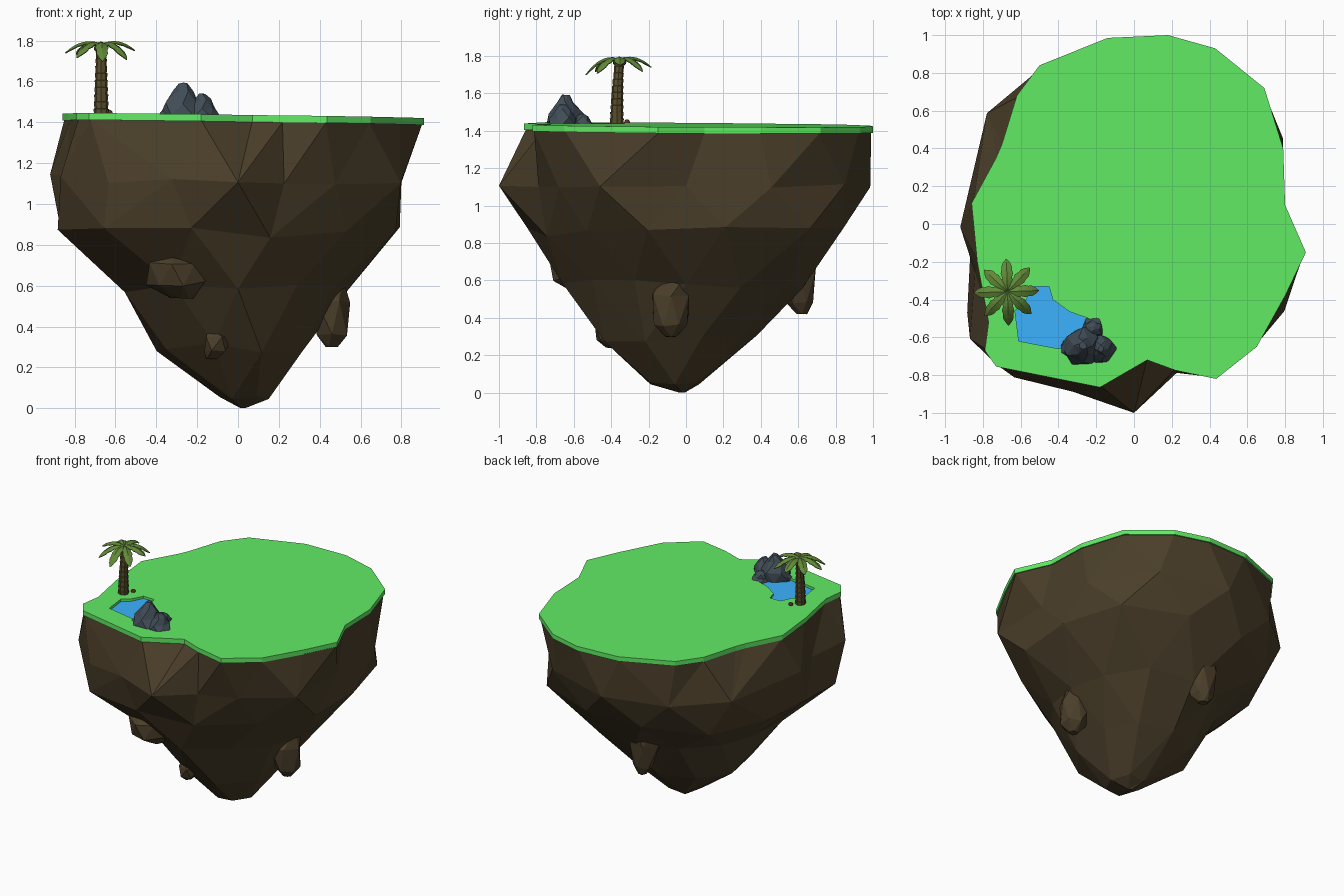
import bpy, bmesh, math, random
from math import sin, cos, pi, radians
from mathutils import Vector

if "Cube" in bpy.data.objects:
    bpy.data.objects.remove(bpy.data.objects["Cube"])
random.seed(4)


def material(name, rgb):
    m = bpy.data.materials.new(name)
    m.diffuse_color = (*rgb, 1)
    m.use_nodes = True
    m.node_tree.nodes["Principled BSDF"].inputs["Base Color"].default_value = m.diffuse_color
    return m


EARTH = material("earth", (0.07, 0.049, 0.023))
GRASS = material("grass", (0.122, 0.83, 0.13))
STONE = material("stone", (0.052, 0.073, 0.093))
WATER = material("water", (0.045, 0.45, 1.0))
BARK = material("bark", (0.11, 0.085, 0.028))
LEAF = material("leaf", (0.12, 0.25, 0.04))
NUT = material("nut", (0.13, 0.035, 0.02))


def finish(bm, name, mat):
    bmesh.ops.recalc_face_normals(bm, faces=bm.faces)
    me = bpy.data.meshes.new(name)
    bm.to_mesh(me)
    bm.free()
    ob = bpy.data.objects.new(name, me)
    bpy.context.collection.objects.link(ob)
    me.materials.append(mat)
    return ob


def skin(name, rings, mat):
    """Triangulated skin through stacked rings of (angle, point), capped at both ends."""
    bm = bmesh.new()
    loops = []
    for ring in rings:
        ring = sorted(ring, key=lambda p: p[0])
        loops.append(([p[0] for p in ring] + [ring[0][0] + 2 * pi],
                      [bm.verts.new(p[1]) for p in ring]))
    for (aa, va), (ab, vb) in zip(loops, loops[1:]):
        i = j = 0
        n, m = len(va), len(vb)
        while i < n or j < m:
            if j == m or (i < n and aa[i + 1] <= ab[j + 1]):
                bm.faces.new((va[i % n], va[(i + 1) % n], vb[j % m]))
                i += 1
            else:
                bm.faces.new((va[i % n], vb[(j + 1) % m], vb[j % m]))
                j += 1
    bm.faces.new(loops[0][1])
    bm.faces.new(loops[-1][1])
    return finish(bm, name, mat)


def prism(name, outline, top, bottom, mat):
    bm = bmesh.new()
    up = [bm.verts.new((x, y, top(x, y))) for x, y in outline]
    dn = [bm.verts.new((x, y, bottom(x, y))) for x, y in outline]
    bm.faces.new(up)
    bm.faces.new(dn[::-1])
    for k in range(len(up)):
        q = (k + 1) % len(up)
        bm.faces.new((up[k], dn[k], dn[q], up[q]))
    return finish(bm, name, mat)


def boulder(name, x, y, levels, mat, sides=7, jitter=0.15):
    """Faceted stone; each level is (z, radius, dx, dy)."""
    rings = []
    for k, (z, r, dx, dy) in enumerate(levels):
        ring = []
        for s in range(sides):
            a = 2 * pi * (s + 0.5 * (k % 2)) / sides
            q = r * random.uniform(1 - jitter, 1 + jitter)
            ring.append((a, (x + dx + q * cos(a), y + dy + q * sin(a),
                             z + r * random.uniform(-jitter, jitter) * 0.6)))
        rings.append(ring)
    return skin(name, rings, mat)


# Grass plate with the pond recess cut out
def ground(x, y):
    return 1.432 - 0.013 * x - 0.006 * y


coast = [(0.80, 0.10), (0.79, 0.40), (0.69, 0.72), (0.43, 0.93), (0.18, 1.0), (-0.14, 0.985),
         (-0.50, 0.84), (-0.62, 0.68), (-0.70, 0.42), (-0.73, 0.35), (-0.86, 0.11), (-0.83, -0.2),
         (-0.77, -0.52), (-0.79, -0.67), (-0.73, -0.755), (-0.18, -0.865), (0.07, -0.72),
         (0.22, -0.775), (0.435, -0.82), (0.65, -0.65), (0.80, -0.38), (0.91, -0.15)]
shore = [(-0.535, -0.33), (-0.45, -0.33), (-0.43, -0.40), (-0.34, -0.465), (-0.24, -0.50),
         (-0.19, -0.58), (-0.28, -0.66), (-0.40, -0.66), (-0.61, -0.62), (-0.63, -0.46), (-0.575, -0.41)]
grass = prism("grass_top", coast, ground, lambda x, y: ground(x, y) - 0.034, GRASS)
cutter = prism("pond_cutter", shore, lambda x, y: 1.6, lambda x, y: 1.413, GRASS)
cutter.hide_render = True
mod = grass.modifiers.new("pond", 'BOOLEAN')
mod.operation = 'DIFFERENCE'
mod.solver = 'EXACT'
mod.object = cutter
bpy.context.view_layer.objects.active = grass
bpy.ops.object.modifier_apply(modifier="pond")
bpy.data.objects.remove(cutter)
prism("pond_water", shore, lambda x, y: 1.424, lambda x, y: 1.41, WATER)

# Floating earth body: rings of (degrees, radius) at falling heights
body = [
    (1.12, [(0, 0.80), (30, 0.91), (60, 0.98), (90, 0.985), (118, 0.97), (143, 0.975), (181, 0.92),
            (197, 0.88), (215, 1.06), (232, 1.03), (250, 0.945), (270, 1.0), (286, 0.82), (305, 0.83),
            (330, 0.92)]),
    (0.86, [(15, 0.82), (45, 0.94), (75, 0.87), (105, 0.87), (135, 0.88), (165, 0.84), (190, 0.88),
            (208, 1.0), (230, 1.02), (255, 0.88), (282, 0.76), (315, 0.75), (345, 0.80)]),
    (0.58, [(0, 0.54), (30, 0.58), (60, 0.63), (90, 0.62), (120, 0.58), (150, 0.56), (180, 0.55),
            (210, 0.64), (240, 0.64), (270, 0.66), (300, 0.58), (330, 0.55)]),
    (0.30, [(15, 0.34), (55, 0.36), (95, 0.38), (135, 0.38), (175, 0.40), (215, 0.43), (255, 0.45),
            (285, 0.45), (325, 0.38)]),
]
rings = [[(math.atan2(y, x) % (2 * pi), (x * 0.99, y * 0.99, ground(x, y) - 0.033))
          for x, y in coast]]
for z, polar in body:
    rings.append([(radians(d), (r * cos(radians(d)), r * sin(radians(d)), z + random.uniform(-0.03, 0.03)))
                  for d, r in polar])
rings.append([(radians(60 * k), (0.03 + 0.12 * cos(radians(60 * k)), -0.06 + 0.15 * sin(radians(60 * k)),
                                 0.045 + 0.01 * (k % 2))) for k in range(6)])
rings.append([(radians(120 * k), (0.02 + 0.015 * cos(radians(120 * k)),
                                  -0.02 + 0.015 * sin(radians(120 * k)), 0)) for k in range(3)])
skin("earth_body", rings, EARTH)

# Lumps jutting from the underside
boulder("front_lump", -0.30, -0.57, [(0.54, 0.06, 0.02, 0.02), (0.61, 0.145, 0, 0), (0.71, 0.14, 0.01, -0.01),
                                     (0.78, 0.06, -0.01, 0.0)], EARTH)
boulder("right_spur", 0.46, -0.08, [(0.30, 0.03, 0, 0), (0.36, 0.085, 0, 0), (0.52, 0.115, -0.02, 0),
                                    (0.64, 0.08, -0.02, 0.05)], EARTH, 6, 0.1)
boulder("back_spur", -0.08, 0.60, [(0.42, 0.03, 0, 0.02), (0.48, 0.075, 0, 0.01), (0.64, 0.115, 0, 0),
                                   (0.76, 0.10, 0, 0)], EARTH, 6, 0.1)
boulder("small_lump", -0.10, -0.42, [(0.24, 0.03, -0.03, 0.02), (0.28, 0.06, -0.01, 0), (0.35, 0.065, 0, 0),
                                     (0.40, 0.02, -0.03, 0)], EARTH, 5, 0.1)

# Grey stones beside the pond
for name, x, y, r, top in [("stone_peak", -0.27, -0.645, 0.105, 1.592), ("stone_side", -0.175, -0.66, 0.078, 1.54),
                           ("stone_back", -0.22, -0.555, 0.062, 1.49), ("stone_small", -0.35, -0.66, 0.042, 1.47)]:
    h = top - 1.425
    boulder(name, x, y, [(1.425, r, 0, 0), (1.425 + 0.4 * h, r * 0.82, 0, 0),
                         (1.425 + 0.75 * h, r * 0.52, 0, 0), (top, r * 0.2, 0, 0)], STONE, 6, 0.18)

# Palm trunk: flared stacked segments along a slight lean
px, py, z0, n = -0.67, -0.37, 1.432, 10
trunk = []
for k in range(n):
    for f, flare in ((0, 0.92), (0.95, 1.06)):
        t = (k + f) / n
        r = (0.037 - 0.013 * t) * flare
        cy = py + 0.015 * t * t
        trunk.append([(2 * pi * s / 8, (px + r * cos(2 * pi * s / 8), cy + r * sin(2 * pi * s / 8),
                                        z0 + 0.35 * t)) for s in range(8)])
skin("palm_trunk", trunk, BARK)

# Palm fronds: folded, serrated, drooping blades
for k in range(8):
    a = radians(45 * k + 2)
    droop = (0.03, 0.06, 0.04, 0.05, 0.045, 0.06, 0.085, 0.07)[k] + random.uniform(-0.005, 0.005)
    length = random.uniform(0.165, 0.18)
    out, side = Vector((cos(a), sin(a), 0)), Vector((-sin(a), cos(a), 0))
    bm = bmesh.new()
    rows = []
    for s in range(10):
        t = s / 9
        w = 0.031 * sin(pi * (0.08 + 0.86 * t ** 1.25)) ** 0.7 * (1.06 if s % 2 else 0.9)
        w = 0.002 if s == 9 else w
        c = Vector((px, py + 0.012, 1.782 + 0.085 * t - (0.085 + droop) * t * t)) + out * length * t
        drop = Vector((0, 0, -0.4 * w))
        rows.append([bm.verts.new(p) for p in (c - side * w + drop, c, c + side * w + drop)])
    for p, q in zip(rows, rows[1:]):
        for e in (0, 1):
            bm.faces.new((p[e], p[e + 1], q[e + 1], q[e]))
    ob = finish(bm, f"palm_frond_{k + 1}", LEAF)
    ob.modifiers.new("thickness", 'SOLIDIFY').thickness = 0.005

# Coconuts under the crown and on the ground
for k, loc in enumerate([(-0.65, -0.335, 1.765), (-0.69, -0.345, 1.762), (-0.63, -0.315, 1.446)]):
    bm = bmesh.new()
    bmesh.ops.create_icosphere(bm, subdivisions=2, radius=0.016)
    finish(bm, f"coconut_{k + 1}", NUT).location = loc
